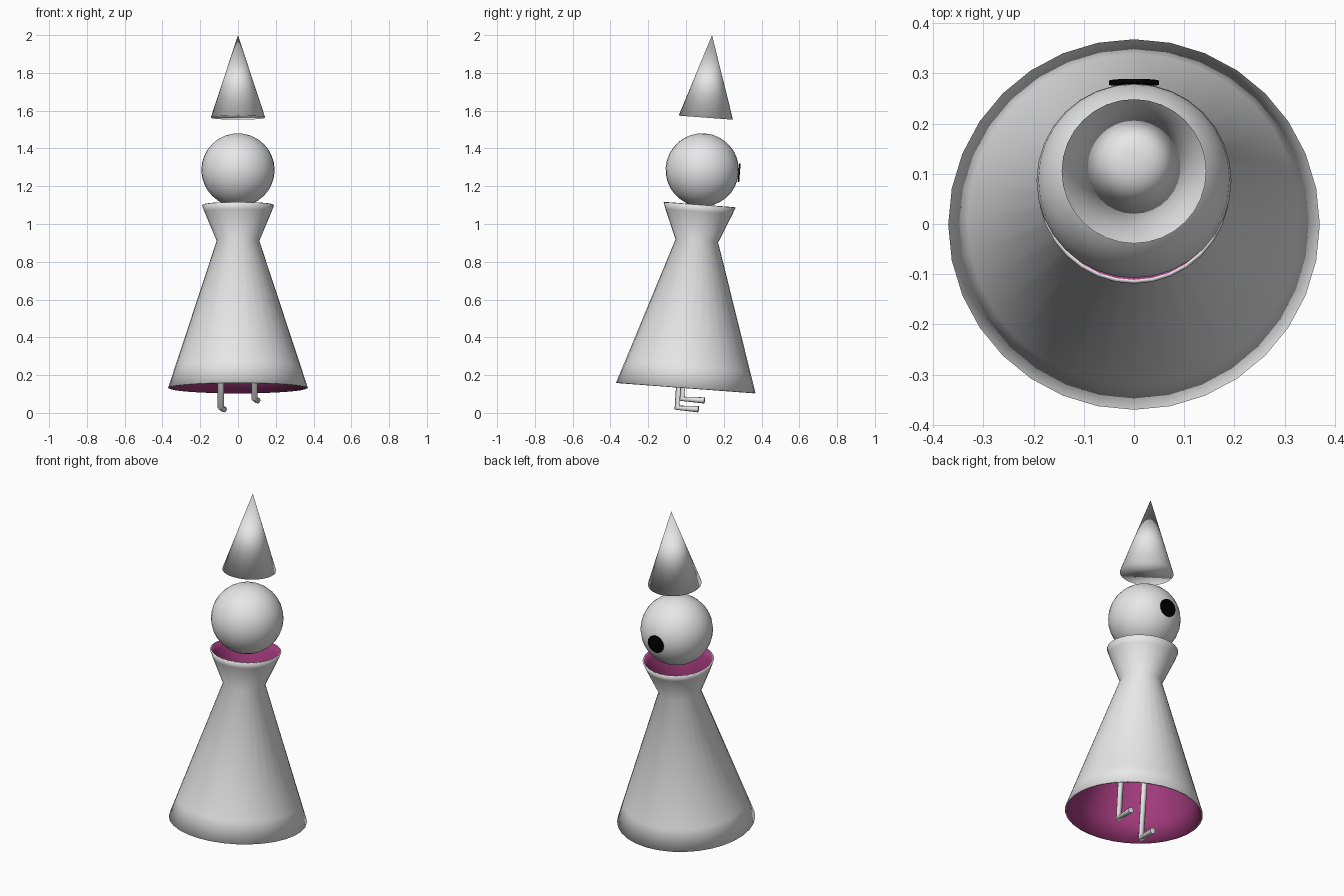
import bpy, bmesh, math
from mathutils import Matrix, Vector

if "Cube" in bpy.data.objects:
    bpy.data.objects.remove(bpy.data.objects["Cube"])

TILT = math.radians(-4.3)          # the whole figure leans towards +y
ROT = Matrix.Rotation(TILT, 4, 'X')


def material(name, rgb):
    m = bpy.data.materials.new(name)
    m.diffuse_color = (*rgb, 1)
    m.use_nodes = True
    m.node_tree.nodes["Principled BSDF"].inputs["Base Color"].default_value = m.diffuse_color
    return m


GREY = material("light_grey", (0.8, 0.8, 0.8))
MAGENTA = material("magenta_lining", (0.38, 0.045, 0.21))
BLACK = material("black", (0.0, 0.0, 0.0))


def finish(name, mat, smooth=True):
    ob = bpy.context.object
    ob.name = name
    ob.data.materials.append(mat)
    if smooth:
        bpy.ops.object.shade_smooth()
    return ob


def lathe(name, profile, segments, location):
    """Open surface of revolution from (radius, height) pairs."""
    bm = bmesh.new()
    rings = []
    for r, z in profile:
        angles = [2 * math.pi * k / segments for k in range(segments)]
        rings.append([bm.verts.new((r * math.cos(a), r * math.sin(a), z)) for a in angles])
    for low, high in zip(rings, rings[1:]):
        for k in range(segments):
            n = (k + 1) % segments
            bm.faces.new((low[k], low[n], high[n], high[k])).smooth = True
    me = bpy.data.meshes.new(name)
    bm.to_mesh(me)
    bm.free()
    ob = bpy.data.objects.new(name, me)
    bpy.context.collection.objects.link(ob)
    ob.matrix_world = Matrix.Translation(location) @ ROT
    return ob


# Robe: flared skirt, narrow neck, open collar, with a coloured lining
robe = lathe("robe", [(0.37, 0), (0.332, 0.115), (0.113, 0.78),
                      (0.178, 0.935), (0.191, 0.97)], 32, (0, -0.001, 0.133))
robe.data.materials.append(GREY)
robe.data.materials.append(MAGENTA)
shell = robe.modifiers.new("lining", 'SOLIDIFY')
shell.thickness = 0.008
shell.offset = -1
shell.material_offset = 1
shell.material_offset_rim = 0

# Head
HEAD = Vector((0, 0.086, 1.286))
bpy.ops.mesh.primitive_uv_sphere_add(segments=32, ring_count=16, radius=0.194,
                                     location=HEAD, rotation=(TILT, 0, 0))
finish("head", GREY)

# Single eye: thin disc on the +y side of the head
bpy.ops.mesh.primitive_cylinder_add(vertices=16, radius=0.05, depth=0.008,
                                    location=HEAD + ROT @ Vector((0, 0.196, 0)),
                                    rotation=(TILT + math.pi / 2, 0, 0))
finish("eye", BLACK, smooth=False)

# Hat floating above the head
bpy.ops.mesh.primitive_cone_add(vertices=32, radius1=0.144, radius2=0, depth=0.438,
                                location=Vector((0, 0.105, 1.563)) + ROT @ Vector((0, 0, 0.219)),
                                rotation=(TILT, 0, 0))
finish("hat", GREY)


# Legs: bent tubes, one hanging lower than the other
def leg(name, x, y, heel, toe):
    cu = bpy.data.curves.new(name, 'CURVE')
    cu.dimensions = '3D'
    cu.bevel_depth = 0.0165
    cu.bevel_resolution = 2
    cu.use_fill_caps = True
    path = [(x, y + 0.03, heel + 0.4), (x, y, heel), (x + 0.016, toe, heel - 0.009)]
    sp = cu.splines.new('POLY')
    sp.points.add(len(path) - 1)
    for p, co in zip(sp.points, path):
        p.co = (*co, 1)
    sp.use_smooth = True
    ob = bpy.data.objects.new(name, cu)
    bpy.context.collection.objects.link(ob)
    cu.materials.append(GREY)


leg("left_leg", -0.091, -0.048, 0.028, 0.066)
leg("right_leg", 0.087, -0.022, 0.075, 0.098)
